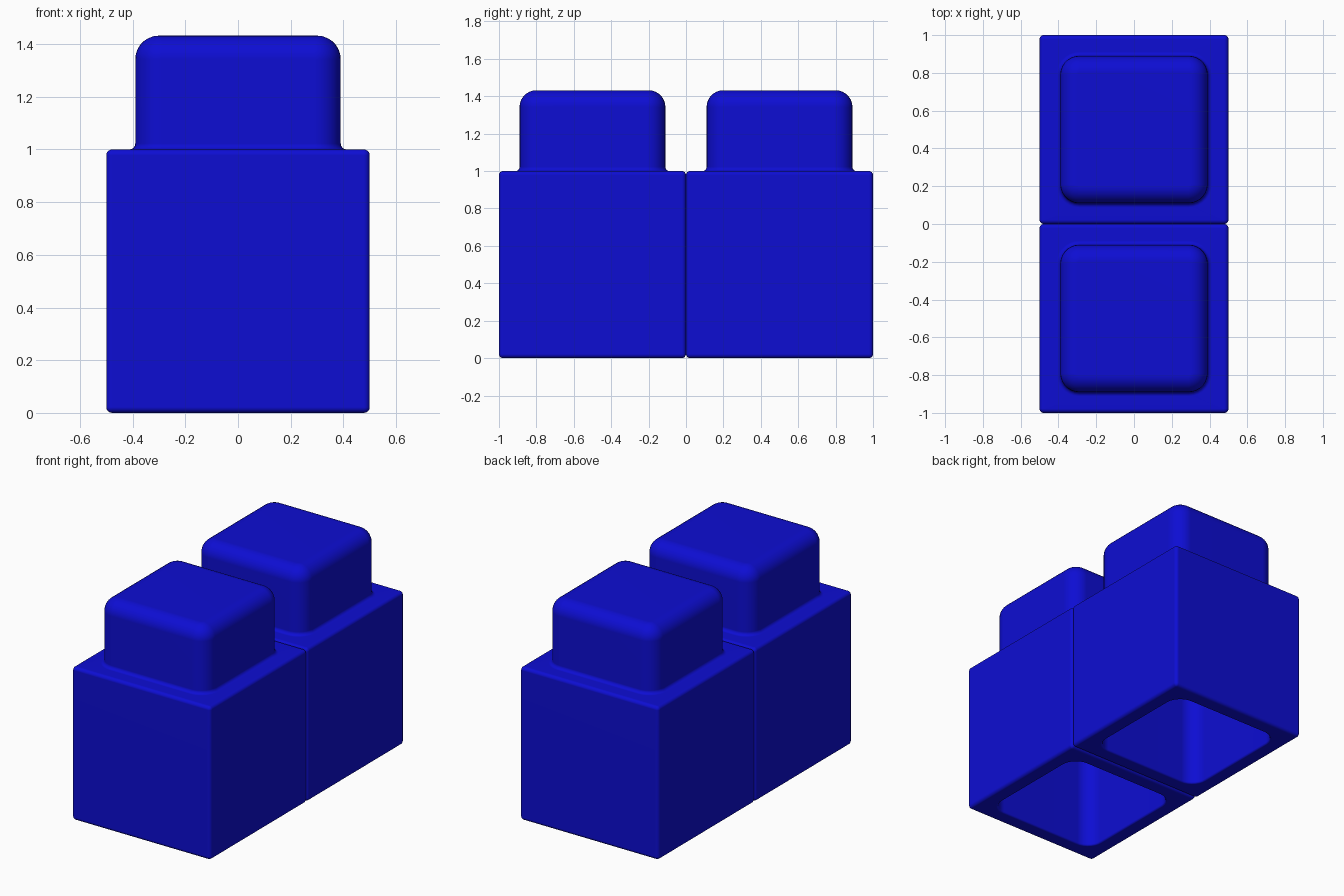
import bpy
import bmesh
from math import cos, sin, pi

cube = bpy.data.objects.get("Cube")
if cube:
    bpy.data.objects.remove(cube, do_unlink=True)

blue = bpy.data.materials.new("deep blue")
blue.use_nodes = True
COLOR = (0.004, 0.004, 0.65, 1)
blue.diffuse_color = COLOR
blue.node_tree.nodes["Principled BSDF"].inputs["Base Color"].default_value = COLOR

CORNER_STEPS = 7
WALL, EDGE = 0.5, 0.022          # outer body
STUD, STUD_R, STUD_TOP = 0.39, 0.1, 1.432
SOCKET, SOCKET_R, CEILING = 0.395, 0.1, 0.9


def rounded_square(bm, half, radius, z):
    """Ring of vertices round a square with rounded corners."""
    ring = []
    for corner in range(4):
        for i in range(CORNER_STEPS + 1):
            a = (corner + i / CORNER_STEPS) * pi / 2
            mid = (corner + 0.5) * pi / 2
            c = (half - radius) * 2 ** 0.5
            ring.append(bm.verts.new((c * cos(mid) + radius * cos(a),
                                      c * sin(mid) + radius * sin(a), z)))
    return ring


def arc(half, z, radius, start, end, corner, steps):
    """Profile fillet centred at (half, z); corner radius follows the offset."""
    rows = []
    for i in range(steps + 1):
        a = (start + (end - start) * i / steps) * pi / 2
        h = half + radius * cos(a)
        rows.append((h, max(corner + h, 0.004), z + radius * sin(a)))
    return rows


def block_profile():
    """Rows of half width, corner radius and height, socket to stud top."""
    rows = [(SOCKET, SOCKET_R, CEILING)]
    # socket mouth, rounded outward to the rim
    rows += arc(SOCKET + 0.012, 0.012, 0.012, 2, 3, SOCKET_R - SOCKET, 3)
    # outer bottom and top edges
    rows += arc(WALL - EDGE, EDGE, EDGE, -1, 0, EDGE - WALL, 4)
    rows += arc(WALL - EDGE, 1 - EDGE, EDGE, 0, 1, EDGE - WALL, 4)
    # concave fillet at the stud foot, then the soft stud top
    rows += arc(STUD + 0.022, 1.022, 0.022, 3, 2, STUD_R - STUD, 4)
    rows += arc(STUD - 0.09, STUD_TOP - 0.09, 0.09, 0, 1, STUD_R - STUD, 7)
    return rows


def make_block(name, y):
    bm = bmesh.new()
    rings = [rounded_square(bm, *row) for row in block_profile()]
    for low, high in zip(rings, rings[1:]):
        for i in range(len(low)):
            j = (i + 1) % len(low)
            bm.faces.new((low[i], low[j], high[j], high[i]))
    bm.faces.new(rings[0][::-1])
    bm.faces.new(rings[-1])
    bmesh.ops.recalc_face_normals(bm, faces=bm.faces)
    mesh = bpy.data.meshes.new(name)
    bm.to_mesh(mesh)
    bm.free()
    mesh.materials.append(blue)
    block = bpy.data.objects.new(name, mesh)
    block.location.y = y
    bpy.context.collection.objects.link(block)

    bpy.ops.object.select_all(action="DESELECT")
    block.select_set(True)
    bpy.context.view_layer.objects.active = block
    bpy.ops.object.shade_smooth_by_angle(angle=pi / 4)
    # keep the broad faces flat between the soft edges
    normals = block.modifiers.new("flat_faces", "WEIGHTED_NORMAL")
    normals.keep_sharp = True


for name, y in (("front_block", -0.5), ("back_block", 0.5)):
    make_block(name, y)
